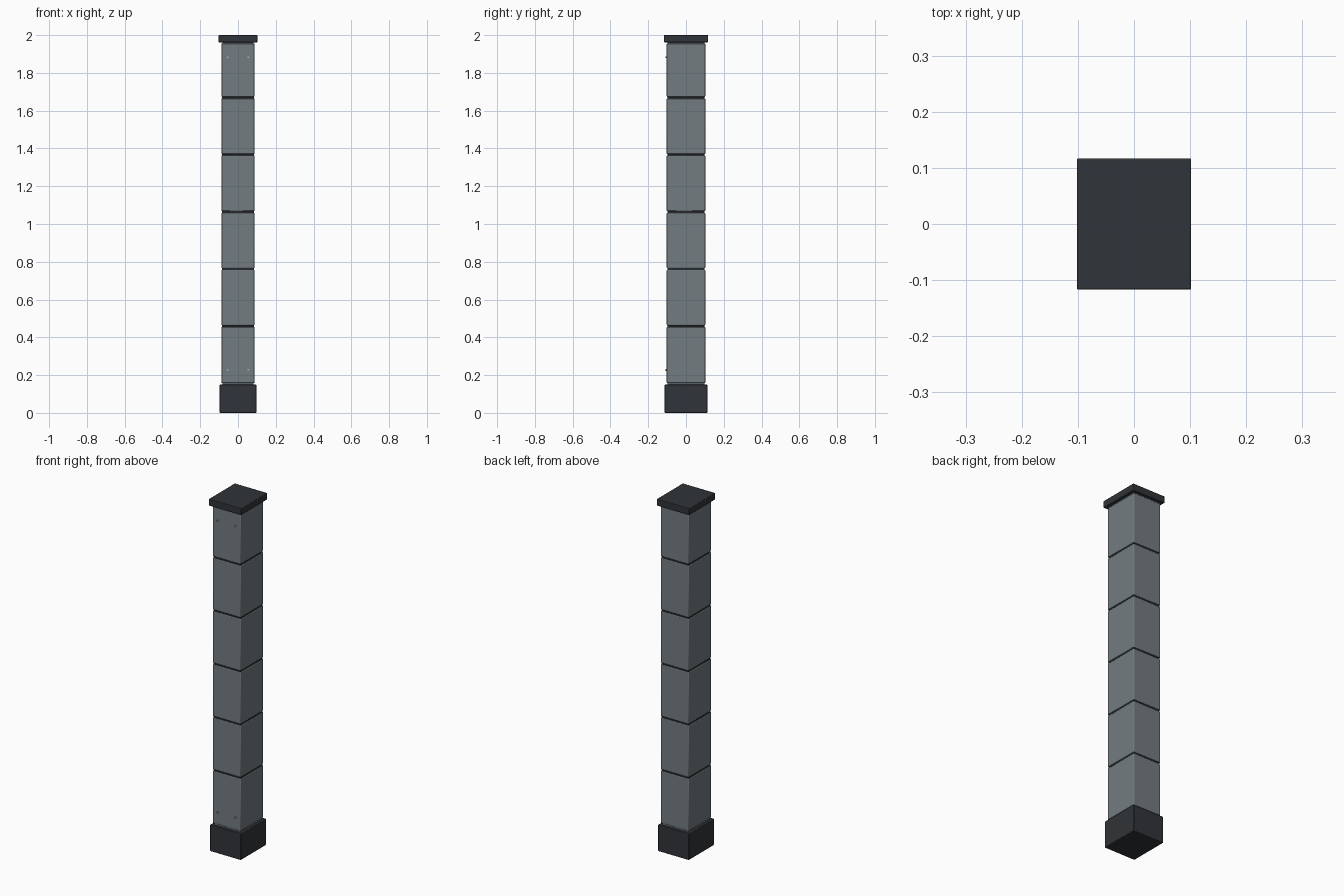
import bpy
import math

if "Cube" in bpy.data.objects:
    bpy.data.objects.remove(bpy.data.objects["Cube"])


def material(name, color):
    m = bpy.data.materials.new(name)
    m.diffuse_color = color
    m.use_nodes = True
    m.node_tree.nodes["Principled BSDF"].inputs["Base Color"].default_value = m.diffuse_color
    return m


dark = material("dark_trim", (0.03, 0.034, 0.04, 1))
seam_dark = material("seam_black", (0.02, 0.022, 0.025, 1))
panel_grey = material("panel_grey", (0.17, 0.20, 0.22, 1))
steel = material("steel", (0.45, 0.46, 0.47, 1))


def box(name, hx, hy, z0, z1, mat, bevel=0.0):
    bpy.ops.mesh.primitive_cube_add(size=1, location=(0, 0, (z0 + z1) / 2))
    o = bpy.context.object
    o.name = name
    o.scale = (2 * hx, 2 * hy, z1 - z0)
    bpy.ops.object.transform_apply(location=False, rotation=False, scale=True)
    o.data.materials.append(mat)
    if bevel:
        b = o.modifiers.new("edge_bevel", 'BEVEL')
        b.width = bevel
        b.segments = 2
        bpy.ops.object.shade_smooth_by_angle(angle=math.radians(40))
    return o


# Base shoe and top cap
box("base_shoe", 0.097, 0.113, 0.0, 0.15, dark, 0.003)
box("top_cap", 0.102, 0.117, 1.962, 2.0, dark, 0.003)

# Inner post, visible only in the narrow gaps
box("inner_post", 0.083, 0.098, 0.14, 1.97, panel_grey)

# Cladding panels separated by dark seams
pitch, bottom, gap = 0.3025, 0.158, 0.01
for i in range(6):
    z0 = bottom if i == 0 else 0.46 + (i - 1) * pitch + gap / 2 - 0.002
    z1 = 1.956 if i == 5 else 0.46 + i * pitch - gap / 2
    box(f"panel_{i + 1}", 0.0875, 0.102, z0, z1, panel_grey, 0.004)
    if i < 5:
        zs = 0.46 + i * pitch
        box(f"seam_{i + 1}", 0.0845, 0.099, zs - 0.008, zs + 0.008, seam_dark)

# Fixing screws on the front
for z in (0.228, 1.883):
    for x in (-0.055, 0.055):
        bpy.ops.mesh.primitive_cylinder_add(
            vertices=16, radius=0.005, depth=0.012,
            location=(x, -0.103, z), rotation=(math.pi / 2, 0, 0))
        s = bpy.context.object
        s.name = "screw"
        s.data.materials.append(steel)
        bpy.ops.object.shade_smooth_by_angle(angle=math.radians(40))
